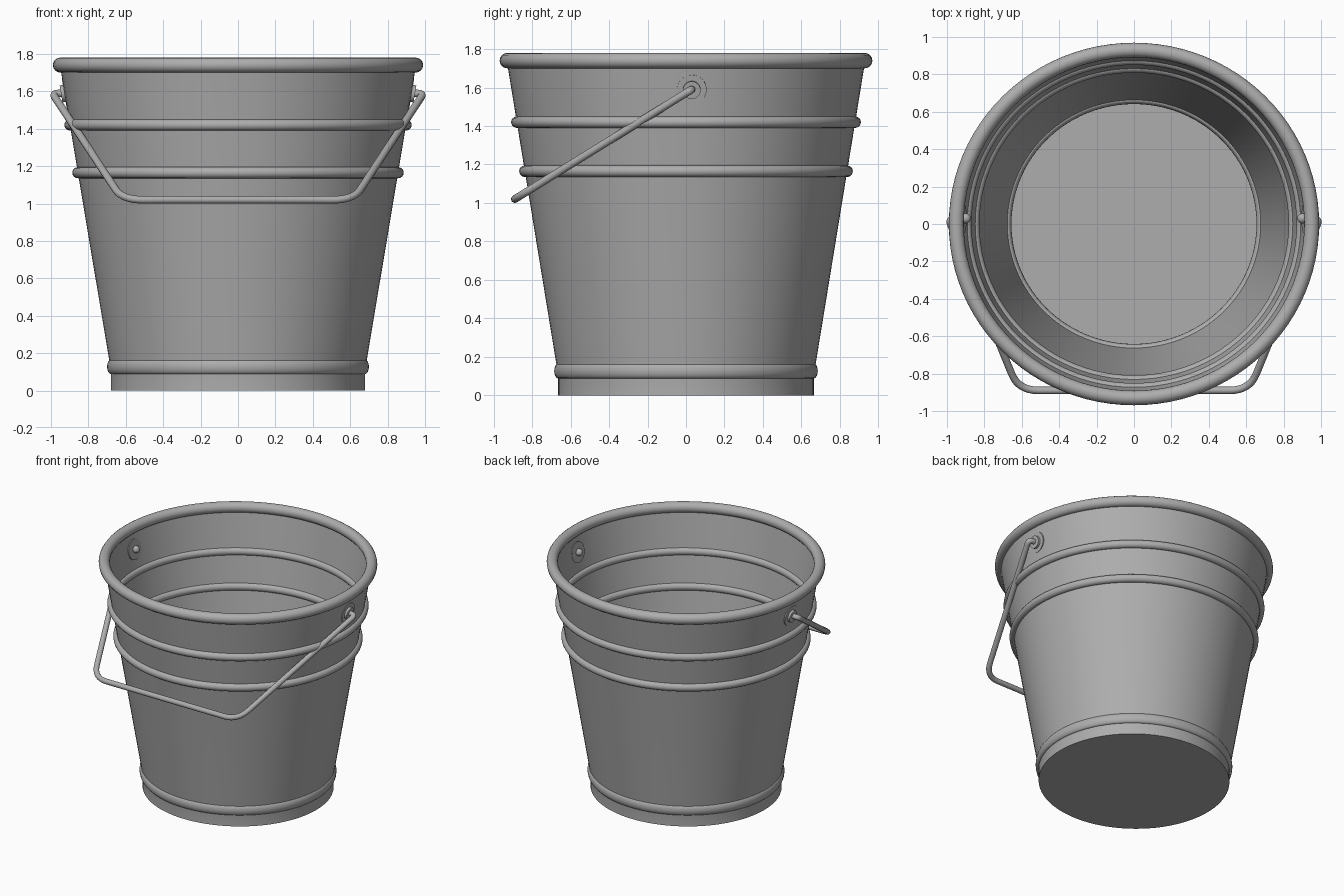
import bpy, math
from mathutils import Vector

cube = bpy.data.objects.get("Cube")
if cube:
    bpy.data.objects.remove(cube)

STEEL = (0.42, 0.42, 0.42, 1)
steel = bpy.data.materials.new("grey steel")
steel.use_nodes = True
steel.diffuse_color = STEEL
steel.node_tree.nodes["Principled BSDF"].inputs["Base Color"].default_value = STEEL

SEGMENTS = 96
SQUASH = 0.979       # the bucket is slightly narrower front to back
PIVOT_Y, PIVOT_Z = 0.03, 1.59


def wall_radius(z):
    return 0.69 + (z - 0.17) * 0.167


def finish(obj, name, angle=40):
    obj.name = name
    obj.data.materials.clear()
    obj.data.materials.append(steel)
    bpy.ops.object.select_all(action='DESELECT')
    obj.select_set(True)
    bpy.context.view_layer.objects.active = obj
    bpy.ops.object.shade_smooth_by_angle(angle=math.radians(angle))
    return obj


def lathe(name, profile, closed=False):
    """Spin (radius, height) points around z; zero radius makes a pole."""
    verts, faces, rings = [], [], []
    for r, z in profile:
        count = SEGMENTS if r > 0 else 1
        rings.append([len(verts) + i for i in range(count)])
        for i in range(count):
            a = math.tau * i / SEGMENTS
            verts.append((r * math.cos(a), r * math.sin(a) * SQUASH, z))
    pairs = list(zip(rings, rings[1:]))
    if closed:
        pairs.append((rings[-1], rings[0]))
    for lo, hi in pairs:
        for i in range(SEGMENTS):
            j = (i + 1) % SEGMENTS
            quad = [lo[i % len(lo)], lo[j % len(lo)], hi[j % len(hi)], hi[i % len(hi)]]
            faces.append(list(dict.fromkeys(quad)))
    mesh = bpy.data.meshes.new(name)
    mesh.from_pydata(verts, [], faces)
    obj = bpy.data.objects.new(name, mesh)
    bpy.context.collection.objects.link(obj)
    return finish(obj, name)


def bead(name, radius, z, rx, rz):
    steps = [math.tau * k / 16 for k in range(16)]
    lathe(name, [(radius + rx * math.cos(a), z + rz * math.sin(a)) for a in steps], True)


# Bucket shell: foot, flared wall, inner wall and floor
lathe("bucket_shell", [
    (0, 0), (0.679, 0), (0.679, 0.1), (wall_radius(0.13), 0.13),
    (wall_radius(1.74), 1.74), (wall_radius(1.74) - 0.012, 1.74),
    (wall_radius(0.13) - 0.012, 0.13), (0.667, 0.1), (0.667, 0.02), (0, 0.02)])

# Rolled rim and reinforcing beads
bead("rolled_rim", 0.95, 1.74, 0.04, 0.04)
bead("upper_bead", wall_radius(1.42), 1.42, 0.03, 0.03)
bead("lower_bead", wall_radius(1.165), 1.165, 0.03, 0.03)
bead("foot_bead", 0.6775, 0.127, 0.0225, 0.04)

# Handle mounts: washer and boss through the wall, with a wire knob inside
mount_x = wall_radius(PIVOT_Z) - 0.006
tilt = math.atan(0.167)
for side, sign in (("left", 1), ("right", -1)):
    axis = Vector((sign * math.cos(tilt), 0, -math.sin(tilt)))
    centre = Vector((sign * mount_x, PIVOT_Y, PIVOT_Z))
    turn = axis.to_track_quat('Z', 'Y').to_euler()
    for part, radius, depth, shift in (("washer", 0.077, 0.022, -0.003),
                                       ("boss", 0.046, 0.034, 0.008)):
        bpy.ops.mesh.primitive_cylinder_add(vertices=32, radius=radius, depth=depth,
                                            location=centre + axis * shift, rotation=turn)
        finish(bpy.context.object, f"{side}_handle_{part}")
    bpy.ops.mesh.primitive_uv_sphere_add(segments=20, ring_count=12, radius=0.027,
                                         location=centre - axis * 0.022)
    finish(bpy.context.object, f"{side}_handle_knob")


# Wire handle: rounded path lying in a plane tilted towards the front
def on_plane(x, z):
    return Vector((x, PIVOT_Y - (PIVOT_Z - z) * 1.614, z))


half = [(0.9, 1.59, 0), (0.992, 1.588, 0.035), (0.618, 1.02, 0.11)]
corners = [(on_plane(x, z), r) for x, z, r in half]
corners += [(Vector((-p.x, p.y, p.z)), r) for p, r in reversed(corners)]
path = []
for i, (p, r) in enumerate(corners):
    if r == 0:
        path.append(p)
        continue
    a = p + (corners[i - 1][0] - p).normalized() * r
    b = p + (corners[i + 1][0] - p).normalized() * r
    for k in range(9):
        t = k / 8
        path.append(a * (1 - t) ** 2 + p * 2 * t * (1 - t) + b * t * t)

curve = bpy.data.curves.new("wire_handle", 'CURVE')
curve.dimensions = '3D'
curve.bevel_depth = 0.02
curve.bevel_resolution = 4
curve.use_fill_caps = True
spline = curve.splines.new('POLY')
spline.points.add(len(path) - 1)
for point, co in zip(spline.points, path):
    point.co = (*co, 1)
handle = bpy.data.objects.new("wire_handle", curve)
bpy.context.collection.objects.link(handle)
bpy.ops.object.select_all(action='DESELECT')
handle.select_set(True)
bpy.context.view_layer.objects.active = handle
bpy.ops.object.convert(target='MESH')
finish(bpy.context.object, "wire_handle", 50)
